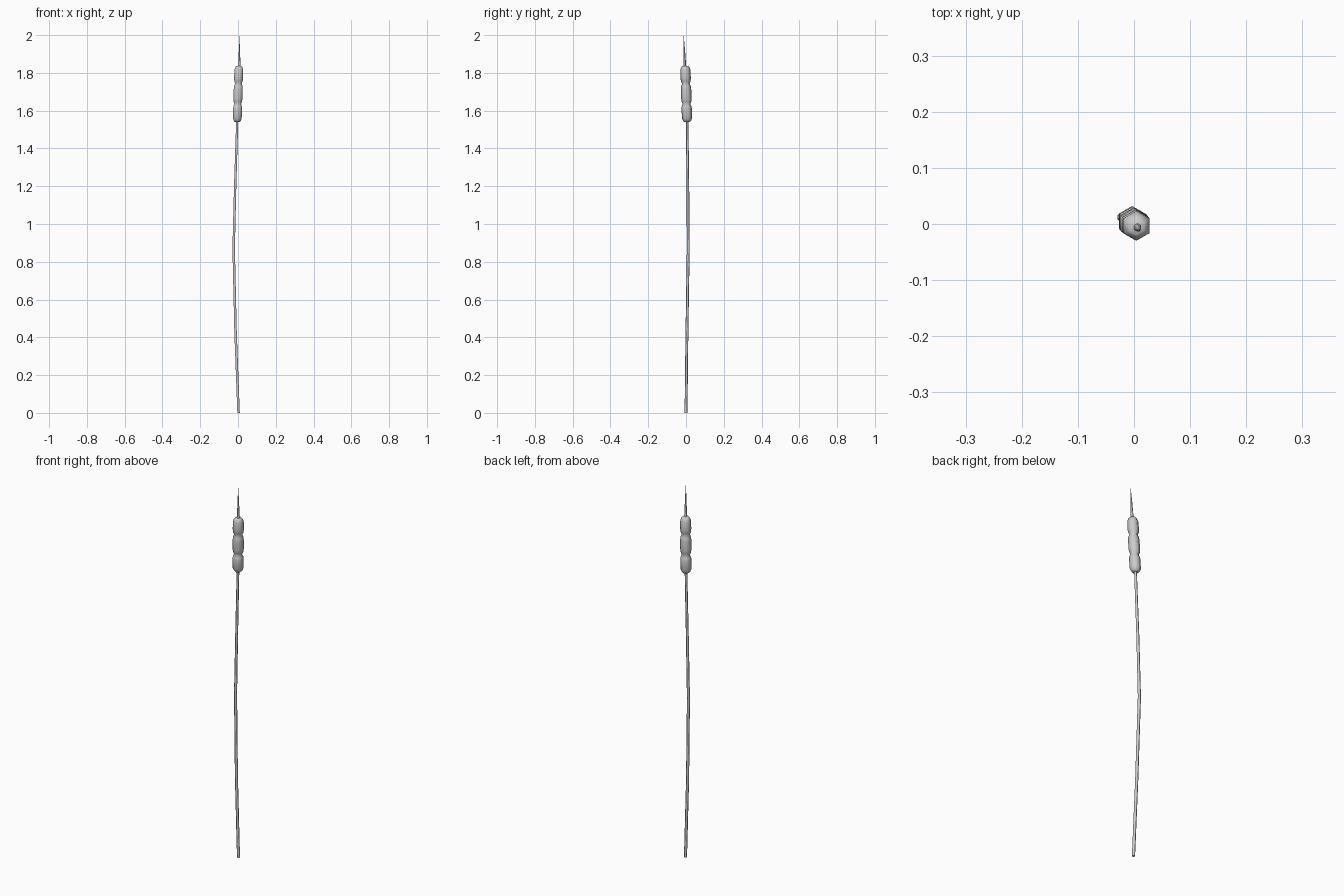
import bpy, bmesh
from math import pi, sin, cos, radians

if "Cube" in bpy.data.objects:
    bpy.data.objects.remove(bpy.data.objects["Cube"])

SIDES = 6


def sweep(name, rings):
    """Closed six-sided tube through (x, y, z, radius) rings."""
    bm = bmesh.new()
    loops = []
    for x, y, z, r in rings:
        loops.append([bm.verts.new((x + r * cos(pi / 6 + 2 * pi * i / SIDES),
                                    y + r * sin(pi / 6 + 2 * pi * i / SIDES), z))
                      for i in range(SIDES)])
    for a, b in zip(loops, loops[1:]):
        for i in range(SIDES):
            j = (i + 1) % SIDES
            bm.faces.new((a[i], a[j], b[j], b[i]))
    bm.faces.new(loops[0][::-1])
    bm.faces.new(loops[-1])
    mesh = bpy.data.meshes.new(name)
    bm.to_mesh(mesh)
    bm.free()
    ob = bpy.data.objects.new(name, mesh)
    bpy.context.collection.objects.link(ob)
    bpy.ops.object.select_all(action='DESELECT')
    ob.select_set(True)
    bpy.context.view_layer.objects.active = ob
    bpy.ops.object.shade_smooth_by_angle(angle=radians(65))
    return ob


# Slender, slightly bowed stem
sweep("reed_stem", [
    (0.003, 0, 0, 0.0075), (-0.013, 0.005, 0.43, 0.0075),
    (-0.023, 0.012, 0.87, 0.0075), (-0.015, 0.010, 1.2, 0.007),
    (-0.004, 0.006, 1.55, 0.0065)])

# Seed head: three bulging lobes with shallow necks, leaning along the stem
profile = [(1.54, 0.015), (1.546, 0.021), (1.558, 0.0265), (1.61, 0.0275),
           (1.624, 0.0255), (1.635, 0.020), (1.648, 0.0255), (1.665, 0.0275),
           (1.713, 0.0275), (1.731, 0.0255), (1.744, 0.020), (1.756, 0.0255),
           (1.773, 0.0275), (1.817, 0.0265), (1.831, 0.021), (1.837, 0.015)]


def lean(z):
    t = (z - 1.54) / 0.3
    return -0.004 + 0.009 * t, 0.006 - 0.010 * t


sweep("seed_head", [(*lean(z), z, r) for z, r in profile])

# Pointed spike above the head
sweep("tip_spike", [(0.006, -0.006, 1.83, 0.0075),
                    (0.008, -0.009, 1.92, 0.004),
                    (0.010, -0.013, 2.0, 0.0006)])
